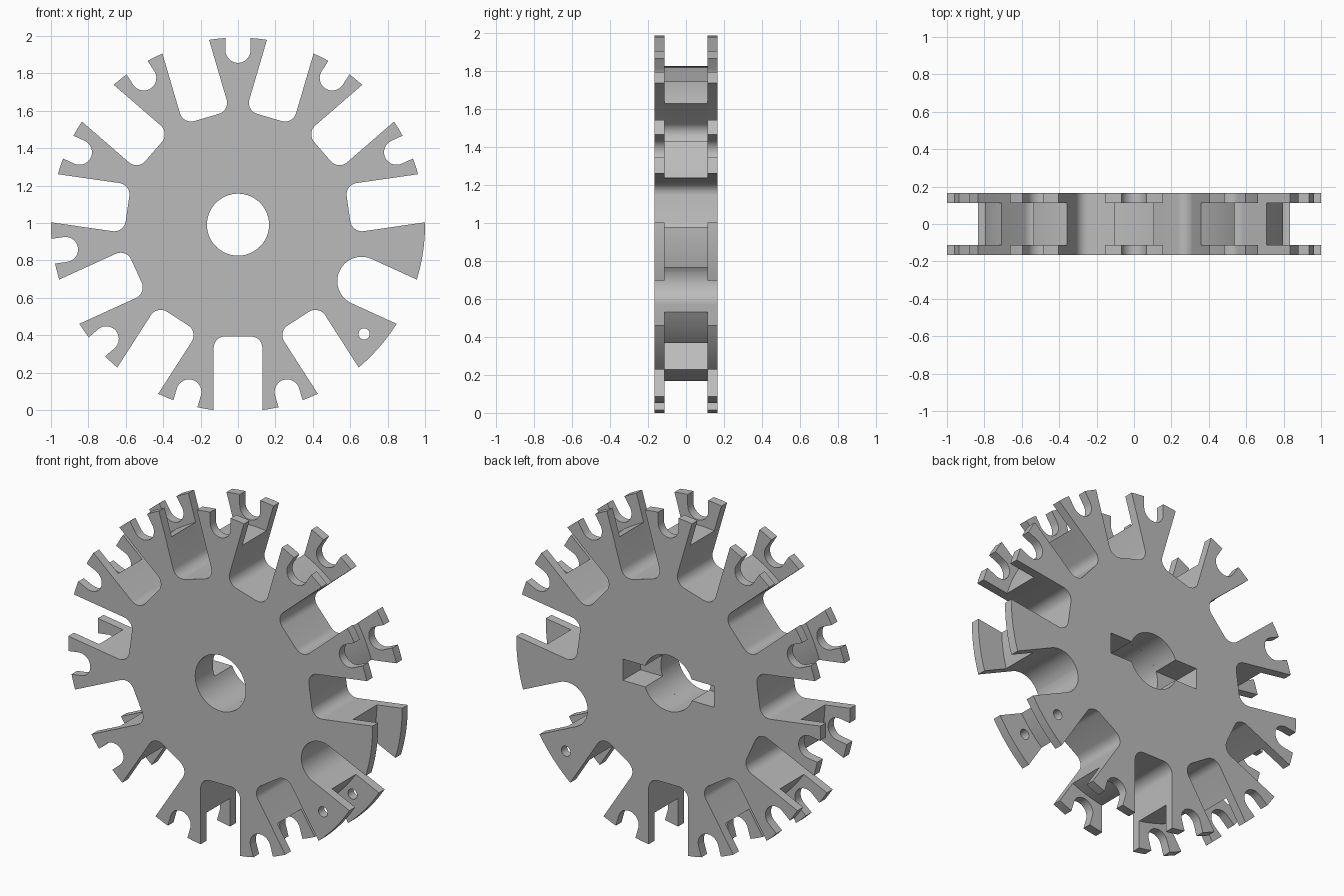
import bpy, bmesh
from math import sin, cos, asin, sqrt, radians, pi
from mathutils import Matrix

if "Cube" in bpy.data.objects:
    bpy.data.objects.remove(bpy.data.objects["Cube"], do_unlink=True)

ARMS = 11
PITCH = 2 * pi / ARMS
RIM, CORE, FLOOR = 1.0, 0.835, 0.597     # radii of plates, core and gap floors
GAP, FILLET, NOTCH = 0.13, 0.062, 0.067  # half gap width, corner radius, notch radius
NOTCH_AT, BORE, CENTRE = 0.932, 0.166, 0.9915
PIN_ARM, PLAIN_ARM = 7, 8
FACE, INNER = 0.165, 0.112               # outer and inner depth of the side plates

grey = bpy.data.materials.new("plain_grey")
grey.use_nodes = True
colour = (0.5, 0.5, 0.5, 1)
grey.diffuse_color = colour
grey.node_tree.nodes["Principled BSDF"].inputs["Base Color"].default_value = colour


def arc(cx, cy, r, start, end, steps):
    return [(cx + r * cos(start + (end - start) * i / steps),
             cy + r * sin(start + (end - start) * i / steps)) for i in range(steps + 1)]


def turn(points, angle):
    c, s = cos(angle), sin(angle)
    return [(u * c - v * s, u * s + v * c) for u, v in points]


def wheel_outline(radius, notched):
    """Arms with optional tip notches, separated by parallel-sided gaps."""
    pts = []
    half = PITCH / 2 - asin(GAP / radius)
    for k in range(ARMS):
        angle = pi / 2 + k * PITCH
        if notched and k not in (PIN_ARM, PLAIN_ARM):
            mouth = asin(NOTCH / radius)
            tip = arc(0, 0, radius, -half, -mouth, 3)
            tip += arc(NOTCH_AT, 0, NOTCH, 1.5 * pi, 0.5 * pi, 18)
            tip += arc(0, 0, radius, mouth, half, 3)
        else:
            tip = arc(0, 0, radius, -half, half, 10)
        pts += turn(tip, angle)
        # one gap ends in a full half circle
        f = GAP - 0.001 if k == PIN_ARM else FILLET
        gap = arc(FLOOR + f, f - GAP, f, 1.5 * pi, pi, 10)
        gap += arc(FLOOR + f, GAP - f, f, pi, 0.5 * pi, 10)
        pts += turn(gap, angle + PITCH / 2)
    return pts


def round_hole(r, cx=0, cy=0, steps=48):
    return arc(cx, cy, r, 0, 2 * pi, steps)[:-1]


def keyed_hole(reach=0.30, h=0.063):
    """Bore with a key slot on each side."""
    a = asin(h / BORE)
    side = arc(0, 0, BORE, a, pi - a, 20) + [(-reach, h), (-reach, -h)]
    return side + turn(side, pi)


def slab(name, loops, y0, y1):
    """Fill the outline and its holes, and give it depth from y0 to y1."""
    curve = bpy.data.curves.new(name + "_profile", "CURVE")
    curve.dimensions = "2D"
    curve.fill_mode = "BOTH"
    curve.extrude = (y1 - y0) / 2
    for loop in loops:
        spline = curve.splines.new("POLY")
        spline.points.add(len(loop) - 1)
        for p, (x, z) in zip(spline.points, loop):
            p.co = (x, z, 0, 1)
        spline.use_cyclic_u = True
    temp = bpy.data.objects.new(name + "_profile", curve)
    bpy.context.collection.objects.link(temp)
    bpy.context.view_layer.update()
    deps = bpy.context.evaluated_depsgraph_get()
    mesh = bpy.data.meshes.new_from_object(temp.evaluated_get(deps))
    bpy.data.objects.remove(temp, do_unlink=True)
    mesh.transform(Matrix.Translation((0, (y0 + y1) / 2, CENTRE)) @ Matrix.Rotation(pi / 2, 4, "X"))
    bm = bmesh.new()
    bm.from_mesh(mesh)
    bmesh.ops.remove_doubles(bm, verts=bm.verts, dist=0.00005)
    bmesh.ops.recalc_face_normals(bm, faces=bm.faces)
    bm.to_mesh(mesh)
    bm.free()
    mesh.materials.clear()
    mesh.materials.append(grey)
    obj = bpy.data.objects.new(name, mesh)
    bpy.context.collection.objects.link(obj)
    bpy.ops.object.select_all(action="DESELECT")
    obj.select_set(True)
    bpy.context.view_layer.objects.active = obj
    bpy.ops.object.shade_smooth_by_angle(angle=radians(30))
    return obj


plate = wheel_outline(RIM, True)
core = wheel_outline(CORE, False)
pin_angle = pi / 2 + PIN_ARM * PITCH
pin = round_hole(0.03, 0.892 * cos(pin_angle), 0.892 * sin(pin_angle), 24)

# side plates, and the core between them; the key slot is cut in the rear half only
slab("front_plate", [plate, round_hole(BORE), pin], -FACE, -INNER)
slab("front_core", [core, round_hole(BORE)], -INNER, 0)
slab("rear_core", [core, keyed_hole()], 0, INNER)
slab("rear_plate", [plate, keyed_hole(), pin], INNER, FACE)
